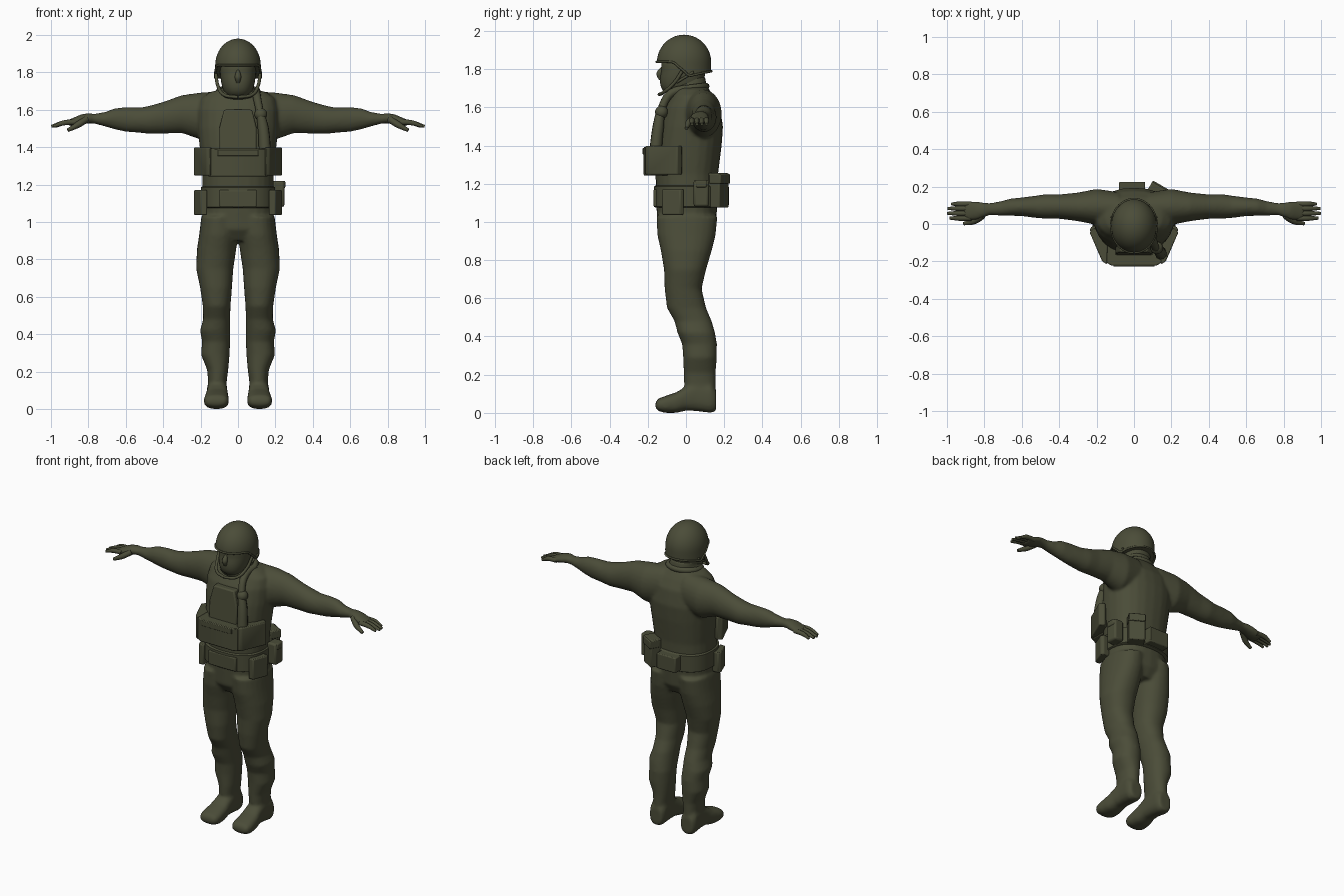
import bpy, bmesh, math
from mathutils import Matrix, Vector

cube = bpy.data.objects.get("Cube")
if cube:
    bpy.data.objects.remove(cube)

olive = bpy.data.materials.new("dark_olive")
olive.use_nodes = True
COLOUR = (0.07, 0.073, 0.04, 1)
olive.diffuse_color = COLOUR
shader = olive.node_tree.nodes["Principled BSDF"]
shader.inputs["Base Color"].default_value = COLOUR
shader.inputs["Roughness"].default_value = 0.8

SIDES = (("left", 1), ("right", -1))


def activate(obj):
    bpy.ops.object.select_all(action='DESELECT')
    obj.select_set(True)
    bpy.context.view_layer.objects.active = obj


def finish(name, bm, bevel=0.0, subdivide=0):
    """Turn a bmesh into a shaded, coloured object."""
    bmesh.ops.recalc_face_normals(bm, faces=bm.faces)
    mesh = bpy.data.meshes.new(name)
    bm.to_mesh(mesh)
    bm.free()
    mesh.materials.append(olive)
    obj = bpy.data.objects.new(name, mesh)
    bpy.context.collection.objects.link(obj)
    activate(obj)
    if subdivide:
        bpy.ops.object.shade_smooth()
        mod = obj.modifiers.new("round", 'SUBSURF')
        mod.levels = mod.render_levels = subdivide
    else:
        if bevel:
            mod = obj.modifiers.new("soft_edges", 'BEVEL')
            mod.width, mod.segments = bevel, 2
        bpy.ops.object.shade_smooth_by_angle(angle=math.radians(35))
    return obj


def loft(bm, axis, rows, side=1, power=2.0, count=24):
    """Rows are (position on axis, low u, high u, low v, high v)."""
    place = {'x': lambda p, u, v: (p, u, v),
             'y': lambda p, u, v: (u, p, v),
             'z': lambda p, u, v: (u, v, p)}[axis]

    def rounded(value):
        return math.copysign(abs(value) ** (2 / power), value)

    rings = []
    for p, u0, u1, v0, v1 in rows:
        ring = []
        for i in range(count):
            t = math.tau * i / count
            u = (u0 + u1) / 2 + rounded(math.cos(t)) * (u1 - u0) / 2
            v = (v0 + v1) / 2 + rounded(math.sin(t)) * (v1 - v0) / 2
            x, y, z = place(p, u, v)
            ring.append(bm.verts.new((x * side, y, z)))
        rings.append(ring)
    for low, high in zip(rings, rings[1:]):
        for i in range(count):
            j = (i + 1) % count
            bm.faces.new((low[i], low[j], high[j], high[i]))
    bm.faces.new(rings[0])
    bm.faces.new(rings[-1])


def tube(name, points, radius, taper=None, cyclic=False):
    curve = bpy.data.curves.new(name, 'CURVE')
    curve.dimensions = '3D'
    curve.bevel_depth, curve.bevel_resolution = radius, 3
    curve.resolution_u, curve.use_fill_caps = 5, True
    spline = curve.splines.new('BEZIER')
    spline.bezier_points.add(len(points) - 1)
    spline.use_cyclic_u = cyclic
    for i, (knot, point) in enumerate(zip(spline.bezier_points, points)):
        knot.co = point
        knot.handle_left_type = knot.handle_right_type = 'AUTO'
        knot.radius = taper[i] if taper else 1
    curve.materials.append(olive)
    obj = bpy.data.objects.new(name, curve)
    bpy.context.collection.objects.link(obj)
    activate(obj)
    bpy.ops.object.convert(target='MESH')
    bpy.ops.object.shade_smooth_by_angle(angle=math.radians(50))


def prism(name, outline, low, high, side=1, bevel=0.006):
    """Upright block with the given plan outline."""
    bm = bmesh.new()
    face = bm.faces.new([bm.verts.new((x * side, y, low)) for x, y in outline])
    top = bmesh.ops.extrude_face_region(bm, geom=[face])["geom"]
    for v in top:
        if isinstance(v, bmesh.types.BMVert):
            v.co.z = high
    return finish(name, bm, bevel)


def box(name, centre, size, turn=0.0, bevel=0.006):
    bm = bmesh.new()
    matrix = (Matrix.Translation(centre) @ Matrix.Rotation(math.radians(turn), 4, 'Z')
              @ Matrix.Diagonal((*size, 1)))
    bmesh.ops.create_cube(bm, size=1, matrix=matrix)
    return finish(name, bm, bevel)


# Clothed body: torso, legs, boots and arms fused into one skin
TORSO = [(.9, .13, -.11, .12), (.96, .185, -.15, .155), (1.1, .19, -.155, .165),
         (1.25, .19, -.16, .168), (1.4, .205, -.155, .187), (1.5, .215, -.14, .194),
         (1.6, .215, -.115, .178), (1.66, .2, -.08, .145), (1.695, .15, -.06, .12),
         (1.71, .085, -.075, .11), (1.76, .08, -.07, .1)]
LEG = [(.06, .06, .165, 0, .155), (.15, .06, .16, -.01, .155), (.21, .052, .165, -.012, .155),
       (.29, .045, .198, -.015, .162), (.36, .042, .192, -.02, .162), (.42, .042, .203, -.045, .152),
       (.48, .042, .186, -.06, .135), (.55, .04, .188, -.1, .105), (.65, .032, .203, -.112, .082),
       (.75, .025, .224, -.115, .105), (.85, .01, .22, -.132, .135), (.93, 0, .208, -.15, .155),
       (1.03, 0, .196, -.155, .165)]
BOOT = [(.158, .07, .155, .01, .12), (.13, .06, .168, 0, .16), (.05, .057, .165, .01, .17),
        (0, .055, .168, .012, .14), (-.05, .05, .178, 0, .108), (-.11, .048, .183, 0, .088),
        (-.145, .055, .178, .01, .075), (-.16, .075, .16, .025, .055)]
ARM = [(.08, 0, .17, 1.46, 1.7), (.2, -.005, .188, 1.44, 1.692), (.3, .015, .168, 1.475, 1.678),
       (.4, .028, .158, 1.472, 1.642), (.47, .028, .16, 1.47, 1.622), (.52, .032, .152, 1.476, 1.612),
       (.6, .042, .142, 1.482, 1.613), (.66, .044, .136, 1.495, 1.608), (.71, .044, .122, 1.51, 1.588),
       (.77, .048, .112, 1.526, 1.578), (.8, .036, .115, 1.527, 1.582), (.84, .022, .12, 1.52, 1.575),
       (.885, .018, .12, 1.512, 1.555), (.91, .022, .116, 1.514, 1.545)]
bm = bmesh.new()
loft(bm, 'z', [(z, -w, w, back, front) for z, w, back, front in TORSO], power=2.3)
for _, s in SIDES:
    loft(bm, 'z', LEG, s, 2.2)
    loft(bm, 'y', BOOT, s, 2.6)
    loft(bm, 'x', ARM, s)
body = finish("clothed_body", bm)
skin = body.modifiers.new("fuse", 'REMESH')
skin.mode, skin.voxel_size, skin.use_smooth_shade = 'VOXEL', .009, True
relax = body.modifiers.new("relax", 'SMOOTH')
relax.factor, relax.iterations = .5, 7

# Fingers and thumbs
for label, s in SIDES:
    for i, (y, tip) in enumerate([(.031, .985), (.057, .998), (.083, .995), (.107, .975)]):
        tube(f"{label}_finger_{i + 1}", [(.87 * s, y, 1.534), (.93 * s, y, 1.53), (tip * s, y, 1.511)],
             .0145, (1, 1, .55))
    tube(f"{label}_thumb", [(.81 * s, .045, 1.55), (.855 * s, .015, 1.52), (.91 * s, .002, 1.49)],
         .019, (1, .9, .5))

# Covered head with brow recess and nose
HEAD = [(1.66, .05, -.09, .04), (1.685, .072, -.125, .07), (1.72, .086, -.138, .09),
        (1.765, .094, -.137, .1), (1.8, .097, -.126, .105), (1.83, .098, -.135, .105), (1.88, .085, -.11, .09)]
bm = bmesh.new()
loft(bm, 'z', [(z, -w, w, front, back) for z, w, front, back in HEAD], power=2.3)
finish("covered_head", bm, subdivide=1)
tube("nose", [(0, -.12, 1.81), (0, -.138, 1.775), (0, -.13, 1.745)], .018, (.5, 1, .6))
tube("neck_collar", [(.1, .02, 1.70), (0, -.085, 1.672), (-.1, .02, 1.70), (0, .105, 1.71)], .018, cyclic=True)


# Helmet dome, cut higher over the face and lower over the ears
def rim_height(y):
    if y < -.07:
        return 1.838
    if y < .02:
        return 1.838 - .073 * (y + .07) / .09
    return 1.765 + .025 * (y - .02) / .12


CENTRE = Vector((0, -.01, 1.835))
bm = bmesh.new()
bmesh.ops.create_uvsphere(bm, u_segments=40, v_segments=28, radius=1)
for v in bm.verts:
    x, y, z = v.co
    v.co = CENTRE + Vector((x * .122, y * .142, z * .145))
    if z < 0:
        # steep walls below the widest ring
        spread = min(1, 1.6 * math.hypot(x, y)) / max(math.hypot(x, y), .001)
        v.co.x, v.co.y = x * spread * .122, CENTRE.y + y * spread * .142
    v.co.z = max(v.co.z, rim_height(v.co.y))
finish("helmet_shell", bm)
rim = []
for i in range(32):
    t = math.tau * i / 32
    y = -.01 + .144 * math.sin(t)
    rim.append((.122 * math.cos(t), y, rim_height(y)))
tube("helmet_rim", rim, .006, cyclic=True)

# Chin strap
for label, s in SIDES:
    tube(f"{label}_chin_strap", [(.118 * s, -.02, 1.79), (.108 * s, -.06, 1.73),
                                 (.075 * s, -.115, 1.68), (0, -.14, 1.667)], .009)
    tube(f"{label}_rear_strap", [(.118 * s, .04, 1.785), (.108 * s, -.05, 1.73)], .007)

# Chest plate panel, narrower at the top
bm = bmesh.new()
corners = [(-.1, 1.3), (.1, 1.3), (.1, 1.5), (.075, 1.6), (-.075, 1.6), (-.1, 1.5)]
face = bm.faces.new([bm.verts.new((x, -.172 + (z - 1.3) * .07, z)) for x, z in corners])
panel = bmesh.ops.extrude_face_region(bm, geom=[face])["geom"]
for v in panel:
    if isinstance(v, bmesh.types.BMVert):
        v.co.y = -.07
finish("chest_panel", bm, .008)

# Chest pouches: broad centre block and angled wings
prism("chest_pouch", [(-.12, -.222), (.12, -.222), (.16, -.2), (.16, -.08), (-.16, -.08), (-.16, -.2)],
      1.243, 1.392)
box("chest_pouch_flap", (0, -.219, 1.37), (.22, .016, .036), bevel=.004)
for label, s in SIDES:
    prism(f"{label}_wing_pouch", [(.145, -.216), (.17, -.2), (.237, -.045), (.212, -.02), (.14, -.06)],
          1.248, 1.398, s)
    # Hip pouch at the front of the belt
    prism(f"{label}_hip_pouch", [(.165, -.125), (.2, -.125), (.237, -.03), (.225, -.012), (.165, -.012)],
          1.037, 1.17, s)

# Shoulder strap with a hose and round fitting
tube("shoulder_strap", [(.1, .03, 1.70), (.1, -.075, 1.675), (.115, -.125, 1.6),
                        (.135, -.145, 1.5), (.145, -.16, 1.37)], .03, (.7, .75, .7, 1, 1.1))
bm = bmesh.new()
bmesh.ops.create_uvsphere(bm, u_segments=20, v_segments=12, radius=.034,
                          matrix=Matrix.Translation((.122, -.128, 1.575)))
finish("strap_fitting", bm)

# Belt and the gear carried on it
bm = bmesh.new()
loft(bm, 'z', [(z, -w, w, -w + .03, w - .018) for z, w in
               [(1.075, .19), (1.08, .198), (1.185, .198), (1.19, .19)]], power=2.5, count=40)
finish("belt", bm)
box("belt_buckle_panel", (0, -.155, 1.125), (.2, .03, .09))
box("side_holster", (.215, .08, 1.15), (.066, .08, .14), bevel=.012)
box("holster_flap", (.228, .08, 1.2), (.05, .06, .04), bevel=.008)
box("rear_centre_pouch", (-.01, .19, 1.135), (.14, .07, .1))
box("rear_tall_pouch", (.125, .17, 1.165), (.1, .07, .18), turn=-30)
box("rear_tall_pouch_flap", (.129, .176, 1.225), (.104, .07, .05), turn=-30, bevel=.005)
